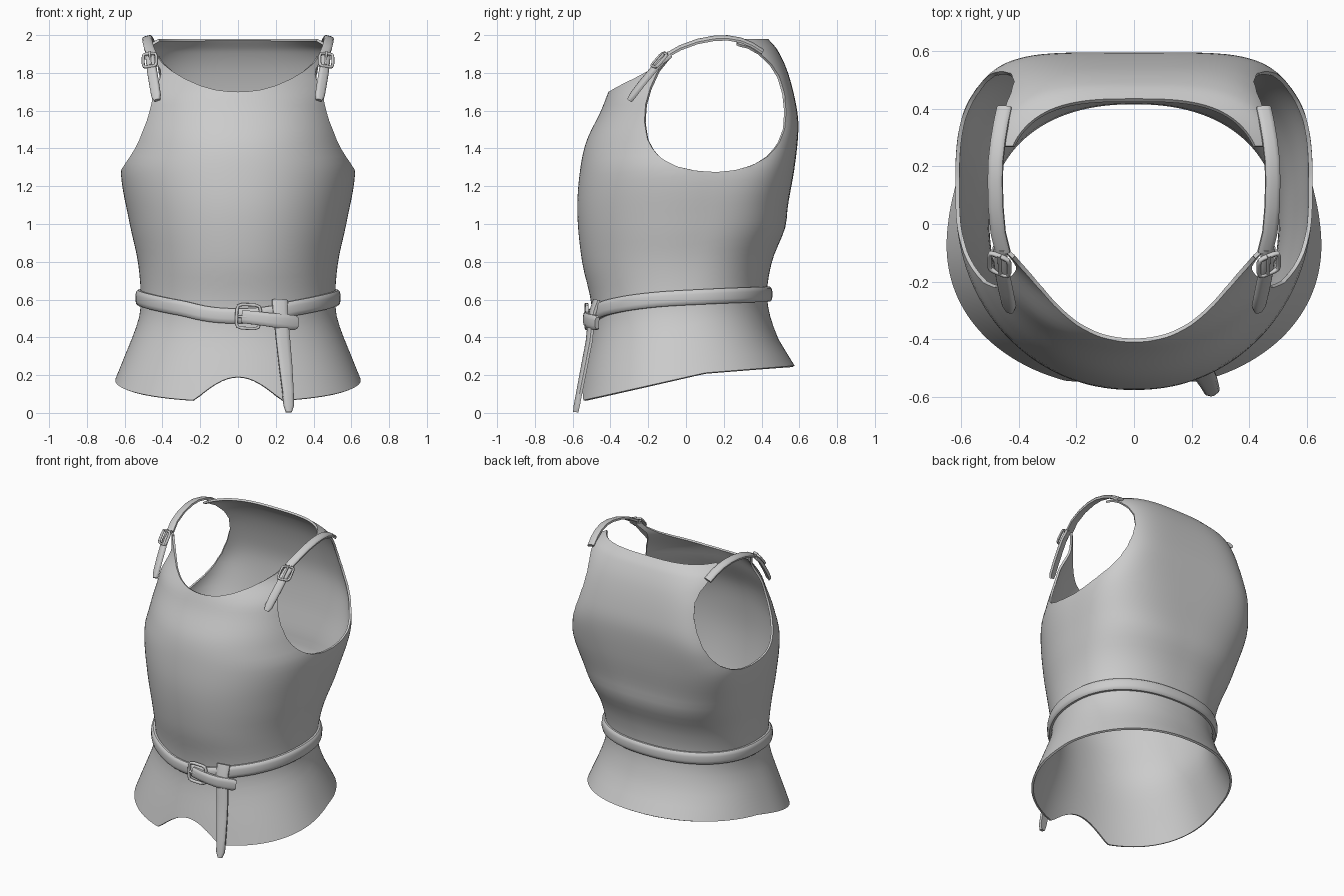
import bpy, bmesh, math
from mathutils import Vector

if "Cube" in bpy.data.objects:
    bpy.data.objects.remove(bpy.data.objects["Cube"])

grey = bpy.data.materials.new("plain grey")
grey.diffuse_color = (0.6, 0.6, 0.6, 1)
grey.use_nodes = True
grey.node_tree.nodes["Principled BSDF"].inputs["Base Color"].default_value = grey.diffuse_color


def curve(keys):
    """Smooth interpolation through (position, value) pairs."""
    def f(t):
        t = min(max(t, keys[0][0]), keys[-1][0])
        i = max(j for j in range(len(keys) - 1) if keys[j][0] <= t)
        (t0, v0), (t1, v1) = keys[i], keys[i + 1]
        def slope(j):
            a, b = keys[max(j - 1, 0)], keys[min(j + 1, len(keys) - 1)]
            return (b[1] - a[1]) / (b[0] - a[0])
        h = t1 - t0
        s = (t - t0) / h
        return (v0 * (2*s**3 - 3*s*s + 1) + v1 * (3*s*s - 2*s**3)
                + h * slope(i) * (s**3 - 2*s*s + s) + h * slope(i + 1) * (s**3 - s*s))
    return f


# Body sections by height: half width, front, back, centre, roundness
half_w = curve([(.05, .70), (.19, .645), (.3, .60), (.5, .525), (.62, .515), (.8, .53), (1, .573),
                (1.28, .62), (1.42, .585), (1.6, .537), (1.8, .52), (1.93, .515), (1.985, .45)])
front_y = curve([(.05, -.575), (.2, -.545), (.45, -.495), (.6, -.505), (.8, -.55), (1.05, -.575),
                 (1.25, -.565), (1.43, -.53), (1.6, -.45), (1.7, -.41), (1.87, -.33), (1.985, -.28)])
back_y = curve([(.05, .66), (.25, .575), (.4, .485), (.6, .43), (.8, .455), (.98, .525), (1.1, .54),
                (1.3, .575), (1.5, .595), (1.62, .585), (1.8, .54), (1.92, .485), (1.985, .43)])
mid_y = curve([(.05, -.03), (.6, 0), (1.28, .1), (1.6, .05), (1.985, .02)])
front_n = curve([(.05, 2.1), (1.4, 2.15), (1.65, 2.1), (1.8, 1.55), (1.985, 1.5)])
back_n = curve([(.05, 2.1), (.8, 2.4), (1.28, 3.6), (1.5, 5), (1.75, 4.5), (1.985, 3)])


def surface(ang, z):
    c, s = math.cos(ang), math.sin(ang)
    n = front_n(z) if s < 0 else back_n(z)
    r = (abs(c)**n + abs(s)**n) ** (-1 / n)
    depth = mid_y(z) - front_y(z) if s < 0 else back_y(z) - mid_y(z)
    return Vector((half_w(z) * r * c, mid_y(z) + depth * r * s, z))


def front_at(x, z):
    n = front_n(z)
    k = max(0, 1 - abs(x / half_w(z)) ** n) ** (1 / n)
    return mid_y(z) - (mid_y(z) - front_y(z)) * k


def hem(x, y):
    if y < 0 and abs(x) < .23:
        return .07 + .12 * math.cos(math.pi / 2 * x / .23)
    return .07 + (y + .53) * .225 if y < .1 else .212 + (y - .1) * .08


def smooth(ob, angle=40):
    bpy.ops.object.select_all(action='DESELECT')
    ob.select_set(True)
    bpy.context.view_layer.objects.active = ob
    bpy.ops.object.shade_smooth_by_angle(angle=math.radians(angle))


def finish(name, bm):
    me = bpy.data.meshes.new(name)
    bm.to_mesh(me)
    bm.free()
    me.materials.append(grey)
    ob = bpy.data.objects.new(name, me)
    bpy.context.collection.objects.link(ob)
    return ob


def outline_distance(pts, u, v):
    """Distance to a closed outline, negative inside."""
    best, inside = 9, False
    for (x0, y0), (x1, y1) in zip(pts, pts[1:] + pts[:1]):
        dx, dy = x1 - x0, y1 - y0
        t = min(1, max(0, ((u - x0) * dx + (v - y0) * dy) / (dx * dx + dy * dy)))
        best = min(best, math.hypot(u - x0 - t * dx, v - y0 - t * dy))
        if (y0 > v) != (y1 > v) and u < x0 + (v - y0) * dx / dy:
            inside = not inside
    return -best if inside else best


def cut(bm, f):
    """Trim away the part of the sheet where f is negative."""
    d = {v: f(v.co) for v in bm.verts}
    new = []
    for e in bm.edges[:]:
        a, b = e.verts
        if d[a] * d[b] < 0:
            lo, hi = 0.0, 1.0
            for _ in range(14):
                m = (lo + hi) / 2
                if f(a.co.lerp(b.co, m)) * d[a] > 0:
                    lo = m
                else:
                    hi = m
            new.append(bmesh.utils.edge_split(e, a, (lo + hi) / 2)[1])
    bmesh.ops.connect_verts(bm, verts=new)
    gone = [p for p in bm.faces if f(p.calc_center_median()) < 0]
    bmesh.ops.delete(bm, geom=gone, context='FACES')


def sweep(name, path, outs, widths, thick, closed=False):
    """Rounded strap section carried along a path, facing the given outward directions."""
    path, n = [Vector(p) for p in path], len(path)
    section = [(-.5, -.5), (.5, -.5), (.5, .1), (.4, .38), (.2, .5), (-.2, .5), (-.4, .38), (-.5, .1)]
    bm, rings = bmesh.new(), []
    for i, p in enumerate(path):
        nxt = path[(i + 1) % n] if closed else path[min(i + 1, n - 1)]
        prv = path[i - 1] if closed else path[max(i - 1, 0)]
        tan = (nxt - prv).normalized()
        side = tan.cross(Vector(outs[i])).normalized()
        out = side.cross(tan)
        rings.append([bm.verts.new(p + side * u * widths[i] + out * v * thick) for u, v in section])
    for i in range(n if closed else n - 1):
        a, b = rings[i], rings[(i + 1) % n]
        for j in range(8):
            k = (j + 1) % 8
            bm.faces.new((a[j], a[k], b[k], b[j]))
    if not closed:
        bm.faces.new(rings[0])
        bm.faces.new(rings[-1])
    bmesh.ops.recalc_face_normals(bm, faces=bm.faces[:])
    smooth(finish(name, bm))


# Breast and back shell with flared skirt
COLS, ROWS = 144, 54
bm, grid = bmesh.new(), []
for i in range(COLS):
    ang = 2 * math.pi * i / COLS
    low = .15
    for _ in range(6):
        p = surface(ang, low)
        low = hem(p.x, p.y)
    grid.append([bm.verts.new(surface(ang, low + (1.98 - low) * math.sin(math.pi / 2 * (j / ROWS)**.9)))
                 for j in range(ROWS + 1)])
for i in range(COLS):
    a, b = grid[i], grid[(i + 1) % COLS]
    for j in range(ROWS):
        bm.faces.new((a[j], b[j], b[j + 1], a[j + 1]))

# Armholes and neckline
arm_pts = [(-.09, 1.88), (-.15, 1.81), (-.19, 1.72), (-.215, 1.63), (-.22, 1.54), (-.205, 1.45), (-.17, 1.385),
           (-.12, 1.34), (-.05, 1.305), (.05, 1.282), (.16, 1.275), (.26, 1.285), (.35, 1.31), (.43, 1.355),
           (.49, 1.42), (.522, 1.5), (.53, 1.59), (.522, 1.69), (.495, 1.78), (.45, 1.85), (.39, 1.905),
           (.33, 1.94), (.27, 1.955), (.27, 2.1), (-.09, 2.1)]
half_neck = [(.05, 1.702), (.12, 1.71), (.2, 1.733), (.28, 1.768), (.35, 1.81), (.4, 1.85), (.425, 1.885), (.7, 1.885)]
neck_pts = [(-x, z) for x, z in reversed(half_neck)] + [(0, 1.70)] + half_neck + [(.7, 2.1), (-.7, 2.1)]
cut(bm, lambda p: outline_distance(arm_pts, p.y, p.z))
cut(bm, lambda p: outline_distance(neck_pts, p.x, p.z) if p.y < .1 else 1)
shell = finish("body_shell", bm)
solid = shell.modifiers.new("thickness", 'SOLIDIFY')
solid.thickness, solid.offset = .014, -1
dg = bpy.context.evaluated_depsgraph_get()
shell.data = bpy.data.meshes.new_from_object(shell.evaluated_get(dg))
shell.modifiers.clear()
smooth(shell)

# Waist belt
belt_z = curve([(-.56, .49), (-.5, .51), (-.42, .555), (-.2, .595), (.1, .615), (.46, .63)])
path, outs = [], []
for i in range(72):
    ang, z = 2 * math.pi * i / 72, .55
    for _ in range(4):
        z = belt_z(surface(ang, z).y)
    t = surface(ang + .02, z) - surface(ang - .02, z)
    o = Vector((t.y, -t.x, 0)).normalized()
    path.append(surface(ang, z) + o * .012)
    outs.append(o)
sweep("waist_belt", path, outs, [.08] * 72, .032, True)


def frame(name, centre, right, up, w, h, thick):
    """Rounded rectangular buckle ring."""
    right, up, centre = Vector(right).normalized(), Vector(up).normalized(), Vector(centre)
    out = right.cross(up)
    pts = []
    for i in range(24):
        c, s = math.cos(i * math.pi / 12), math.sin(i * math.pi / 12)
        r = (c**6 + s**6) ** (-1 / 6)
        pts.append(centre + right * c * r * w / 2 + up * s * r * h / 2)
    sweep(name, pts, [out] * 24, [thick] * 24, thick, True)
    return out


# Belt buckle, free end and hanging end
fy = front_at(.06, .51)
out = frame("belt_buckle", (.055, fy - .035, .51), (1, .05, -.05), (.05, 0, 1), .125, .125, .016)
sweep("belt_prong", [(0, fy - .04, .51), (.12, fy - .045, .505)], [out] * 2, [.014] * 2, .014)
xs = [.02, .08, .15, .21, .26, .30, .315]
sweep("belt_free_end", [(x, front_at(x, .5) - .028 - .035 * min(1, x / .2), .513 - .12 * x) for x in xs],
      [(x, -1, 0) for x in xs], [.07, .07, .072, .076, .078, .078, .06], .026)
drop = [(.222, .598), (.225, .54), (.23, .48), (.24, .38), (.253, .25), (.265, .12), (.27, .04), (.27, .004)]
drop_y = [-.475, -.495, -.505, -.515, -.54, -.565, -.58, -.585]
sweep("belt_hanging_end", [(x, y, z) for (x, z), y in zip(drop, drop_y)], [(.25, -1, 0)] * 8,
      [.085, .08, .075, .075, .07, .06, .055, .03], .024)

# Shoulder straps with buckles, mirrored
strap = [(.455, -.10, 1.895), (.472, -.03, 1.935), (.48, .06, 1.968), (.482, .15, 1.985), (.48, .22, 1.987),
         (.472, .29, 1.975), (.462, .35, 1.95), (.45, .405, 1.915)]
tail = [(.468, -.085, 1.90), (.463, -.14, 1.86), (.455, -.19, 1.80), (.445, -.24, 1.74), (.435, -.285, 1.68), (.43, -.30, 1.655)]
for side, s in (("left", -1), ("right", 1)):
    def flip(pts):
        return [(s * x, y, z) for x, y, z in pts]
    sweep(side + "_shoulder_strap", flip(strap), [(s * .25, (y - .12) * 1.6, 1) for x, y, z in strap], [.052] * 8, .02)
    sweep(side + "_strap_end", flip(tail), [(s * .45, -.75, .55)] * 6, [.05, .05, .052, .052, .05, .03], .022)
    out = frame(side + "_strap_buckle", (s * .468, -.142, 1.868), (1, s * .4, -s * .1), (0, .65, .75), .075, .09, .014)
    sweep(side + "_strap_prong", [(s * .468, -.11, 1.912), (s * .464, -.172, 1.84)], [out] * 2, [.012] * 2, .012)
